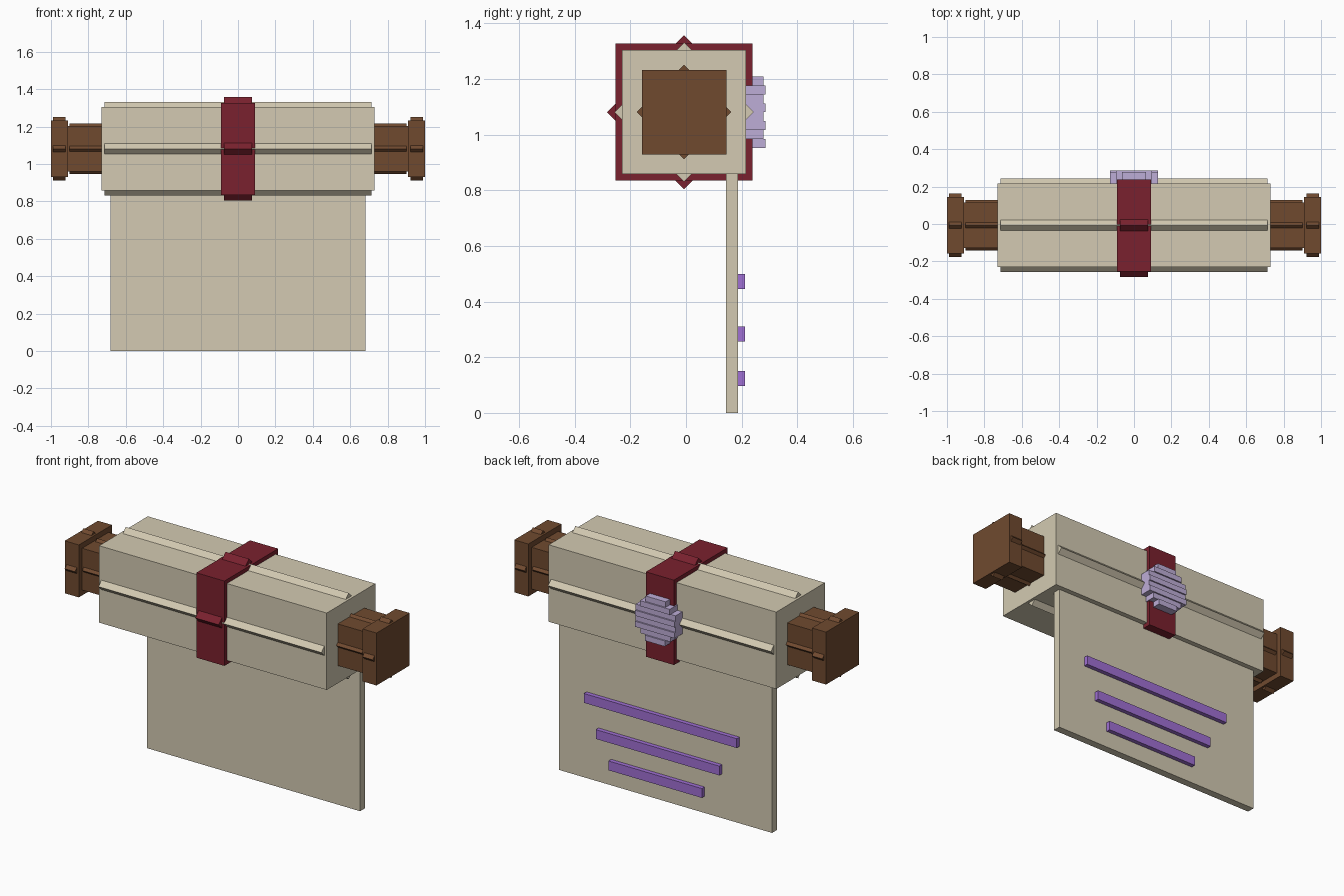
import bpy, bmesh, math
from mathutils import Matrix, Vector

if "Cube" in bpy.data.objects:
    bpy.data.objects.remove(bpy.data.objects["Cube"])

CY, CZ = -0.007, 1.081      # axis of the roll


def material(name, rgb):
    m = bpy.data.materials.new(name)
    lin = [((c / 255 + 0.055) / 1.055) ** 2.4 for c in rgb]
    m.diffuse_color = (*lin, 1)
    m.use_nodes = True
    m.node_tree.nodes["Principled BSDF"].inputs["Base Color"].default_value = m.diffuse_color
    return m


PAPER = material("parchment", (211, 202, 178))
WOOD = material("brown wood", (112, 74, 47))
RED = material("dark red ribbon", (122, 33, 46))
LAVENDER = material("lavender wax", (190, 173, 215))
PURPLE = material("purple ink", (160, 112, 212))


def add_box(bm, lo, hi, turn=0.0):
    """Box between two corners, optionally turned about its own x axis."""
    lo, hi = Vector(lo), Vector(hi)
    mat = (Matrix.Translation((lo + hi) / 2) @ Matrix.Rotation(turn, 4, 'X')
           @ Matrix.Diagonal((*(hi - lo), 1)))
    return bmesh.ops.create_cube(bm, size=1, matrix=mat)["verts"]


def finish(bm, name, *mats):
    me = bpy.data.meshes.new(name)
    bm.to_mesh(me)
    bm.free()
    ob = bpy.data.objects.new(name, me)
    for m in mats:
        me.materials.append(m)
    bpy.context.collection.objects.link(ob)
    return ob


def ridged_bar(name, mat, x0, x1, half, inset):
    """Square bar crossed with a 45 degree turned bar, leaving four ridges."""
    bm = bmesh.new()
    add_box(bm, (x0, CY - half, CZ - half), (x1, CY + half, CZ + half))
    h = half * 0.995
    if name.endswith("ribbon"):
        h = 0.196
    elif name.endswith("roll"):
        h = 0.177
    else:
        h = half * 0.79
    add_box(bm, (x0 + inset, CY - h, CZ - h), (x1 - inset, CY + h, CZ + h), math.pi / 4)
    return finish(bm, name, mat)


# Rolled paper and the ribbon around it
ridged_bar("paper_roll", PAPER, -0.73, 0.73, 0.223, 0.015)
ridged_bar("tie_ribbon", RED, -0.09, 0.09, 0.246, 0.015)

# Rods and end knobs on both sides
for side, s in (("left", -1), ("right", 1)):
    a, b = sorted((s * 0.70, s * 0.91))
    ridged_bar(side + "_rod", WOOD, a, b, 0.121, 0.01)
    a, b = sorted((s * 0.91, s * 1.0))
    ridged_bar(side + "_knob", WOOD, a, b, 0.152, 0.012)

# Hanging sheet
bm = bmesh.new()
add_box(bm, (-0.683, 0.143, 0), (0.683, 0.187, 0.88))
finish(bm, "hanging_sheet", PAPER)

# Raised lines on the back of the sheet
for i, (x0, x1, z) in enumerate(((-0.474, 0.507, 0.473), (-0.362, 0.43, 0.284), (-0.25, 0.349, 0.124))):
    bm = bmesh.new()
    add_box(bm, (x0, 0.18, z - 0.027), (x1, 0.212, z + 0.027))
    finish(bm, f"sheet_line_{i + 1}", PURPLE)

# Stepped round wax seal, one box per row
bm = bmesh.new()
CELL = 0.032
for row, cells in enumerate((4, 6, 8, 8, 8, 8, 6, 4)):
    z = CZ + CELL * (4 - row)
    w = cells * CELL / 2
    shift = 0.008 if row in (1, 3, 5, 7) else 0
    add_box(bm, (-w, 0.216, z - CELL), (w, 0.278 + shift, z))
finish(bm, "wax_seal", LAVENDER)
